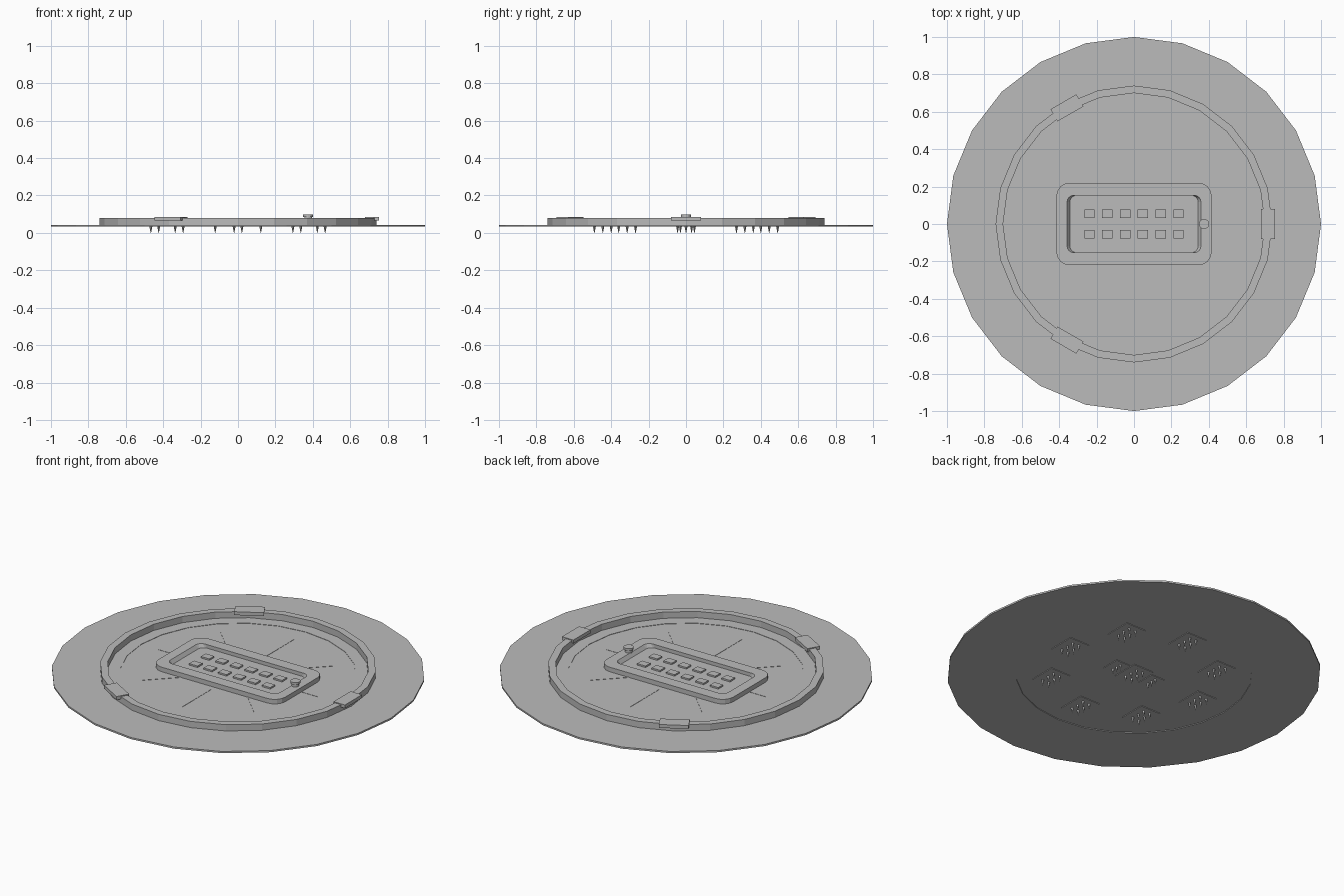
import bpy, bmesh
from math import cos, sin, pi, radians
from mathutils import Matrix, Vector

cube = bpy.data.objects.get("Cube")
if cube:
    bpy.data.objects.remove(cube, do_unlink=True)

grey = bpy.data.materials.new("plain_grey")
grey.use_nodes = True
grey.diffuse_color = (0.5, 0.5, 0.5, 1)
grey.node_tree.nodes["Principled BSDF"].inputs["Base Color"].default_value = (0.5, 0.5, 0.5, 1)


def finish(name, bm):
    bmesh.ops.recalc_face_normals(bm, faces=bm.faces)
    mesh = bpy.data.meshes.new(name)
    bm.to_mesh(mesh)
    bm.free()
    mesh.materials.append(grey)
    obj = bpy.data.objects.new(name, mesh)
    bpy.context.collection.objects.link(obj)
    return obj


def circle(r, sides=24):
    return [(r * cos(2 * pi * i / sides), r * sin(2 * pi * i / sides)) for i in range(sides)]


def rounded(hx, hy, r, steps=4):
    """Outline of a rounded rectangle."""
    pts = []
    for q, (sx, sy) in enumerate([(1, 1), (-1, 1), (-1, -1), (1, -1)]):
        for i in range(steps + 1):
            a = (q + i / steps) * pi / 2
            pts.append((sx * (hx - r) + r * cos(a), sy * (hy - r) + r * sin(a)))
    return pts


def loft(name, sections, hollow=False, centre=(0, 0)):
    """Bridge outlines in order; close into a ring if hollow, else cap both ends."""
    bm = bmesh.new()
    loops = [[bm.verts.new((x + centre[0], y + centre[1], z)) for x, y in pts] for pts, z in sections]
    pairs = list(zip(loops, loops[1:]))
    if hollow:
        pairs.append((loops[-1], loops[0]))
    else:
        bm.faces.new(loops[0])
        bm.faces.new(loops[-1])
    for a, b in pairs:
        for i in range(len(a)):
            j = (i + 1) % len(a)
            bm.faces.new((a[i], a[j], b[j], b[i]))
    return finish(name, bm)


def add_box(bm, centre, size, angle=0):
    m = Matrix.Rotation(angle, 4, "Z") @ Matrix.Translation(Vector(centre)) @ Matrix.Diagonal((*size, 1))
    bmesh.ops.create_cube(bm, size=1, matrix=m)


# Wide flat flange with a central opening, and the thin floor set in it
FLOOR = 0.041
loft("outer_flange", [(circle(1), 0.033), (circle(1), 0.043),
                      (circle(0.632), 0.043), (circle(0.632), 0.033)], True)
loft("floor_plate", [(circle(0.634), 0.037), (circle(0.634), FLOOR)])

# Raised rim
loft("raised_rim", [(circle(0.74), 0.042), (circle(0.74), 0.08),
                    (circle(0.70), 0.08), (circle(0.70), 0.042)], True)

# Three clips over the rim
bm = bmesh.new()
for k in range(3):
    add_box(bm, (0.717, 0, 0.075), (0.075, 0.16, 0.02), k * radians(120))
finish("rim_clips", bm)

# Control panel frame, tray and keys
loft("panel_frame", [(rounded(0.415, 0.22, 0.07), 0.04), (rounded(0.415, 0.22, 0.07), 0.068),
                     (rounded(0.358, 0.153, 0.035), 0.068), (rounded(0.342, 0.153, 0.035), 0.046)], True)
loft("panel_tray", [(rounded(0.36, 0.17, 0.035), 0.04), (rounded(0.36, 0.17, 0.035), 0.047)])

bm = bmesh.new()
for col in range(6):
    for y in (-0.055, 0.055):
        add_box(bm, (-0.2375 + col * 0.095, y, 0.05), (0.055, 0.045, 0.012))
finish("panel_keys", bm)

# Knob with a slimmer stem
loft("knob", [(circle(0.02, 16), 0.06), (circle(0.02, 16), 0.085), (circle(0.027, 16), 0.085),
              (circle(0.027, 16), 0.097)], centre=(0.375, 0))

# Fine radial ribs on the floor
bm = bmesh.new()
for k in range(8):
    add_box(bm, (0.385, 0, FLOOR + 0.0005), (0.27, 0.005, 0.002), k * pi / 4)
finish("floor_ribs", bm)

# Toothed pads on the underside: (centre, half size, tooth columns, tooth rows)
wide = (0.065, 0.08)
cols, rows = (-0.021, 0.021), (-0.045, 0, 0.045)
pads = [((0.445 * cos(k * pi / 4), 0.445 * sin(k * pi / 4)), wide, cols, rows) for k in range(8)]
pads.append(((0, 0), wide, cols, rows))
pads += [((s * 0.122, 0), (0.045, 0.055), (0,), (-0.03, 0, 0.03)) for s in (-1, 1)]

plates, teeth = bmesh.new(), bmesh.new()
for (px, py), (hx, hy), tooth_cols, tooth_rows in pads:
    add_box(plates, (px, py, 0.0355), (2 * hx, 2 * hy, 0.004))
    for dx in tooth_cols:
        for dy in tooth_rows:
            bmesh.ops.create_cone(teeth, cap_ends=True, segments=4, radius1=0.001, radius2=0.008, depth=0.035,
                                  matrix=Matrix.Translation((px + dx, py + dy, 0.0175)))
finish("underside_pads", plates)
finish("underside_teeth", teeth)
